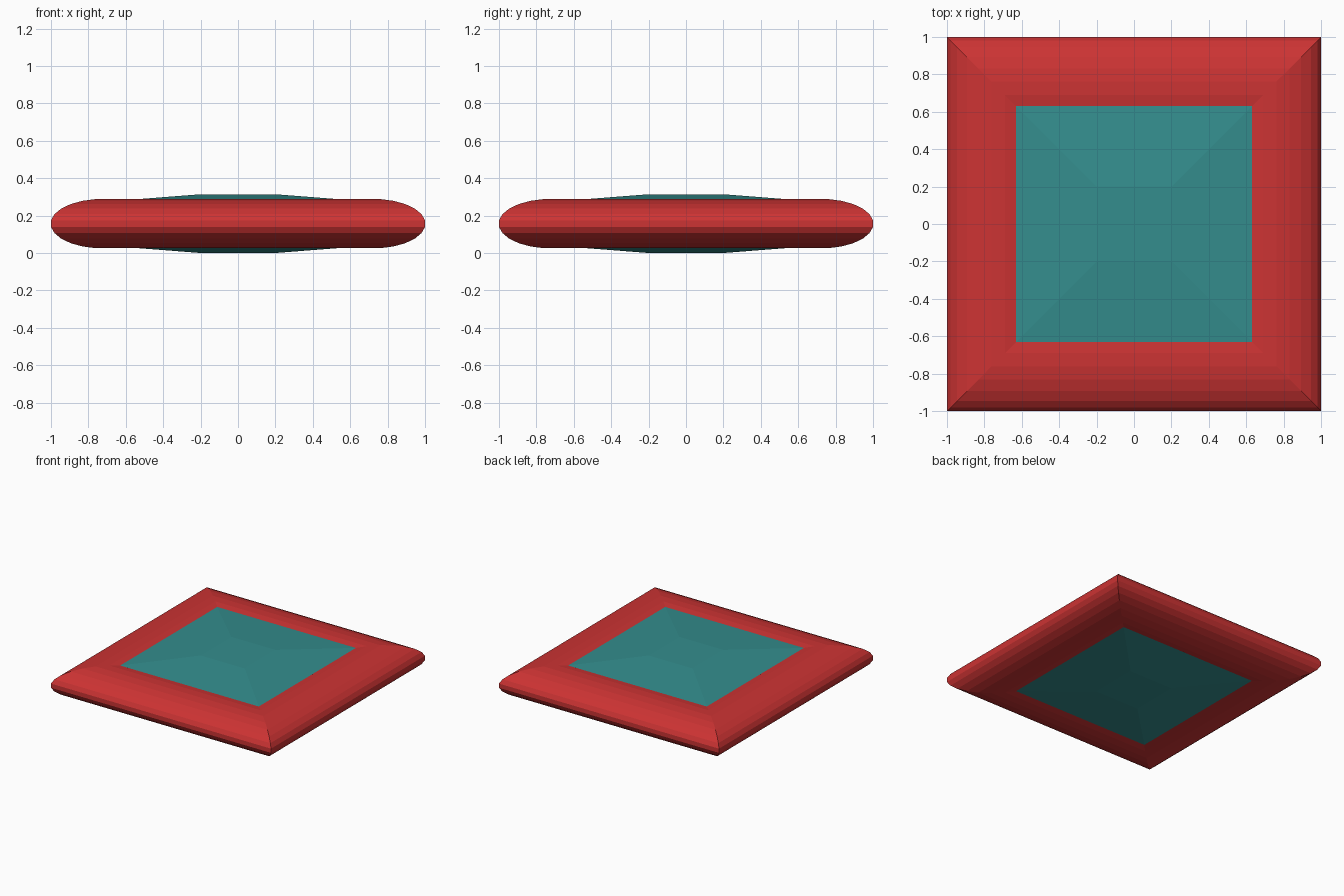
import bpy, bmesh, math

if "Cube" in bpy.data.objects:
    bpy.data.objects.remove(bpy.data.objects["Cube"])

MID_Z = 0.157


def material(name, rgb):
    m = bpy.data.materials.new(name)
    m.diffuse_color = (*rgb, 1)
    m.use_nodes = True
    m.node_tree.nodes["Principled BSDF"].inputs["Base Color"].default_value = m.diffuse_color
    return m


def square_sweep(name, profile, mat, closed):
    """Sweep (half-width, z) profile points round a mitred square."""
    bm = bmesh.new()
    corners = [(1, 1), (-1, 1), (-1, -1), (1, -1)]
    rings = [[bm.verts.new((r * x, r * y, z)) for x, y in corners] for r, z in profile]
    n = len(rings)
    for i in range(n if closed else n - 1):
        a, b = rings[i], rings[(i + 1) % n]
        for k in range(4):
            j = (k + 1) % 4
            bm.faces.new((a[k], a[j], b[j], b[k]))
    if not closed:
        bm.faces.new(rings[0])
        bm.faces.new(rings[-1])
    bmesh.ops.recalc_face_normals(bm, faces=bm.faces)
    mesh = bpy.data.meshes.new(name)
    bm.to_mesh(mesh)
    bm.free()
    mesh.materials.append(mat)
    obj = bpy.data.objects.new(name, mesh)
    bpy.context.collection.objects.link(obj)
    return obj


red = material("red", (0.604, 0.033, 0.033))
teal = material("teal", (0.034, 0.27, 0.27))

# rounded frame: 24-sided oval section with a flat facet on top
SIDES, CENTRE, HALF_H = 24, 0.725, 0.131
step = 2 * math.pi / SIDES
fit = math.cos(step / 2)
oval = []
for i in range(SIDES):
    a = (i + 0.5) * step
    oval.append((CENTRE + (1 - CENTRE) * math.cos(a) / fit,
                 MID_Z + HALF_H * math.sin(a) / fit))
square_sweep("frame", oval, red, True)

# faceted cushion filling the opening, mirrored top and bottom
upper = [(0.2, 0.157), (0.63, 0.1235), (0.7, 0.08)]
cushion = [(r, MID_Z + h) for r, h in upper] + [(r, MID_Z - h) for r, h in reversed(upper)]
square_sweep("centre_panel", cushion, teal, False)
